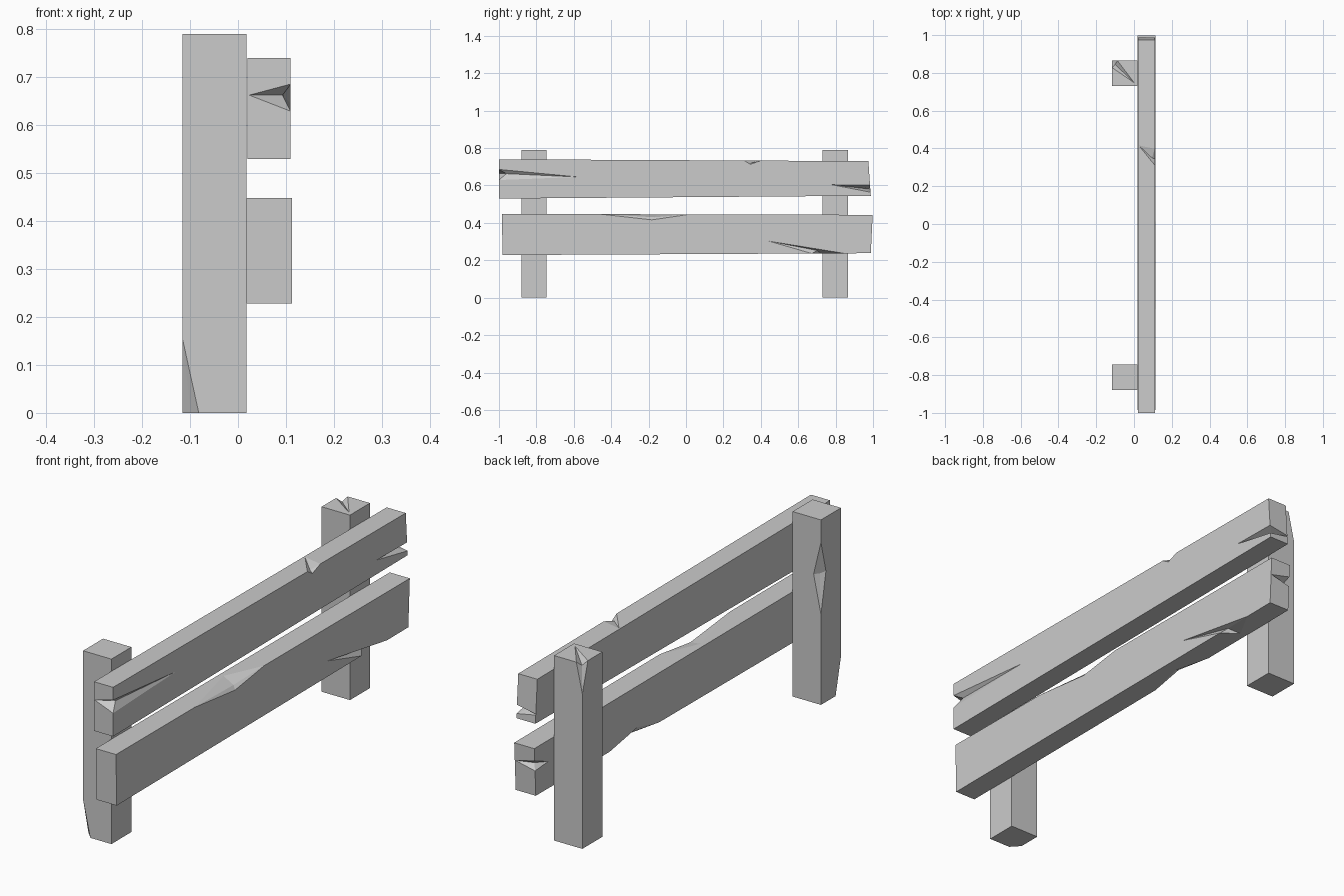
import bpy, bmesh
from mathutils import Vector


def make_object(name, verts, faces):
    bm = bmesh.new()
    vs = [bm.verts.new(v) for v in verts]
    for f in faces:
        bm.faces.new([vs[i] for i in f])
    bmesh.ops.recalc_face_normals(bm, faces=bm.faces)
    me = bpy.data.meshes.new(name)
    bm.to_mesh(me)
    bm.free()
    ob = bpy.data.objects.new(name, me)
    bpy.context.collection.objects.link(ob)
    return ob


def plank(name, profile, x0, x1):
    """Extrude a (y, z) quad outline from x0 to x1."""
    verts = [(x, y, z) for x in (x0, x1) for y, z in profile]
    faces = [(0, 1, 2, 3), (7, 6, 5, 4)]
    faces += [(i, (i + 1) % 4, (i + 1) % 4 + 4, i + 4) for i in range(4)]
    return make_object(name, verts, faces)


def chip(ob, s1, s2, tip1, tip2, inner, outer=None):
    """Cut a splinter out of an edge: s1, s2 on the edge, a tip on each face."""
    s1, s2, tip1, tip2, inner = map(Vector, (s1, s2, tip1, tip2, inner))
    mid = (s1 + s2) / 2
    outer = Vector(outer) if outer else mid * 2 - inner
    ring = [p.lerp(outer, 0.02) for p in (s1, tip1, s2, tip2)]
    faces = [(i, (i + 1) % 4, pole) for i in range(4) for pole in (4, 5)]
    cutter = make_object("chip_cutter", ring + [inner, outer], faces)
    cutter.hide_render = True
    mod = ob.modifiers.new("chip", 'BOOLEAN')
    mod.operation = 'DIFFERENCE'
    mod.solver = 'EXACT'
    mod.object = cutter
    bpy.context.view_layer.objects.active = ob
    bpy.ops.object.modifier_apply(modifier=mod.name)
    bpy.data.objects.remove(cutter, do_unlink=True)


# Posts
def post(name, y0, y1):
    return plank(name, [(y0, 0), (y1, 0), (y1, 0.79), (y0, 0.79)], -0.116, 0.018)


front_post = post("front_post", -0.88, -0.745)
back_post = post("back_post", 0.73, 0.865)

# Rails, slightly tapered
upper_rail = plank("upper_rail", [(-1, 0.53), (0.988, 0.545), (0.975, 0.73), (-1, 0.74)], 0.02, 0.11)
lower_rail = plank("lower_rail", [(-0.98, 0.228), (0.988, 0.238), (0.998, 0.443), (-0.985, 0.448)], 0.018, 0.113)

# Post chips: worn foot, gouged edge, split top corner
chip(front_post, (-0.116, -0.88, 0.16), (-0.116, -0.88, -0.05),
     (-0.08, -0.88, -0.004), (-0.116, -0.842, -0.004), (-0.098, -0.861, -0.004))
chip(front_post, (-0.116, -0.745, 0.70), (-0.116, -0.745, 0.38),
     (-0.08, -0.745, 0.55), (-0.116, -0.78, 0.56), (-0.098, -0.763, 0.55))
chip(back_post, (-0.116, 0.825, 0.79), (-0.085, 0.865, 0.79),
     (0.012, 0.737, 0.79), (-0.116, 0.865, 0.65), (-0.1, 0.845, 0.772), (-0.17, 0.92, 0.85))

# Upper rail chips: split near end, nick on top, split far end
chip(upper_rail, (0.11, -1, 0.687), (0.11, -1, 0.628),
     (0.02, -1, 0.663), (0.11, -0.56, 0.645), (0.093, -0.96, 0.663))
chip(upper_rail, (0.11, 0.31, 0.733), (0.11, 0.40, 0.733),
     (0.02, 0.42, 0.733), (0.11, 0.345, 0.712), (0.095, 0.35, 0.721))
chip(upper_rail, (0.11, 0.986, 0.602), (0.11, 0.988, 0.563),
     (0.0, 0.988, 0.583), (0.11, 0.77, 0.605), (0.07, 0.945, 0.585))

# Lower rail chips: long top gouge, lower front splinter, lower back nick, end split
chip(lower_rail, (0.113, -0.47, 0.447), (0.113, 0.03, 0.446),
     (0.035, -0.15, 0.446), (0.113, -0.18, 0.415), (0.098, -0.17, 0.43))
chip(lower_rail, (0.113, 0.67, 0.236), (0.113, 0.85, 0.237),
     (0.04, 0.72, 0.236), (0.113, 0.43, 0.305), (0.092, 0.70, 0.253))
chip(lower_rail, (0.018, 0.50, 0.235), (0.018, 0.15, 0.234),
     (0.06, 0.33, 0.235), (0.018, 0.30, 0.27), (0.033, 0.32, 0.25))
chip(lower_rail, (0.018, 0.995, 0.39), (0.018, 0.994, 0.345),
     (0.113, 0.994, 0.367), (0.018, 0.90, 0.352), (0.04, 0.965, 0.365))
